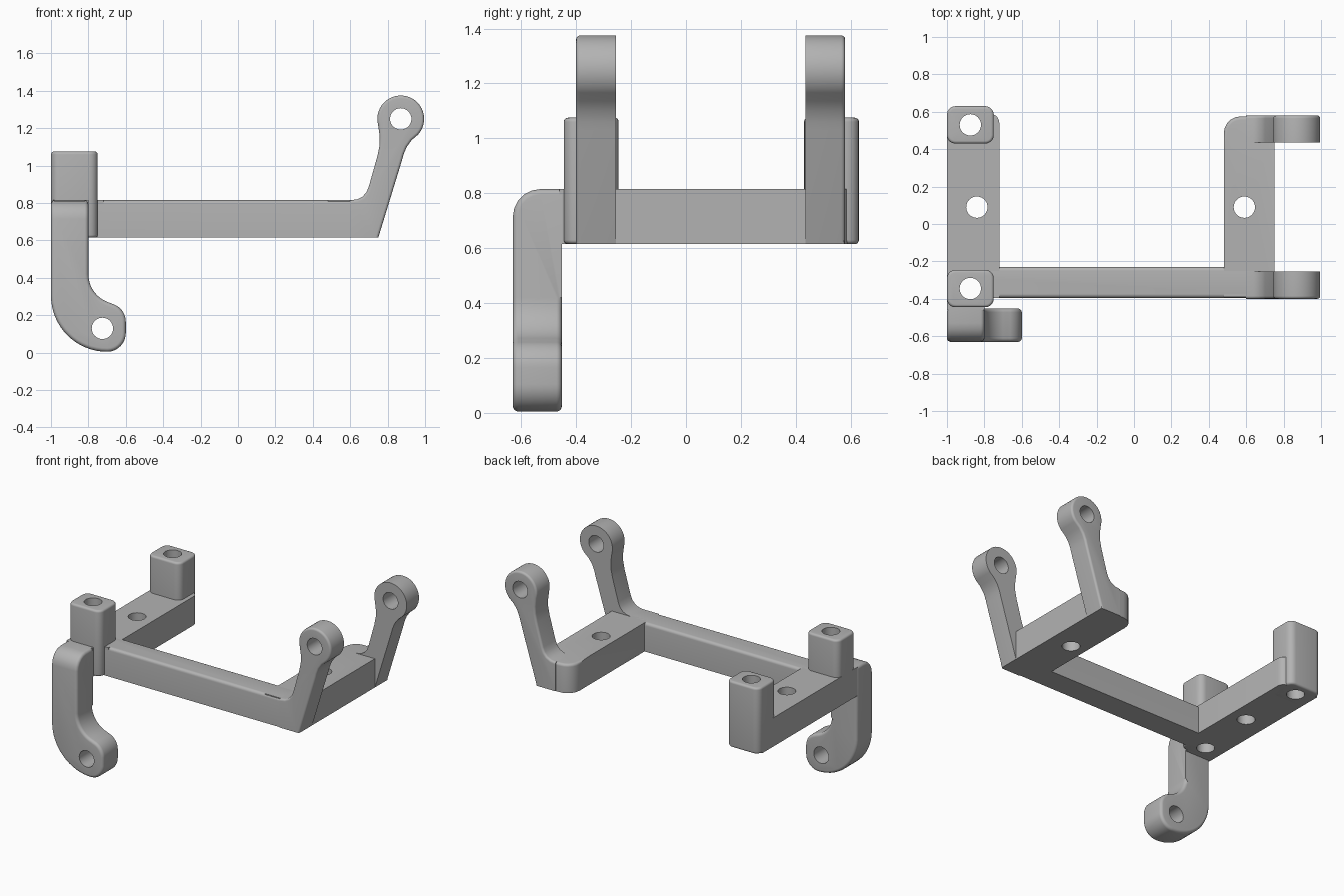
import bpy, bmesh
from math import sin, cos, radians

cube = bpy.data.objects.get("Cube")
if cube:
    bpy.data.objects.remove(cube, do_unlink=True)

grey = bpy.data.materials.new("plain grey")
grey.use_nodes = True
COLOUR = (0.45, 0.45, 0.45, 1)
grey.diffuse_color = COLOUR
grey.node_tree.nodes["Principled BSDF"].inputs["Base Color"].default_value = COLOUR

LOW, HIGH = 0.615, 0.815      # frame underside and top
MID = (LOW + HIGH) / 2
HOLE = 0.057


def arc(cx, cz, r, a0, a1, n=10):
    angles = [radians(a0 + (a1 - a0) * i / n) for i in range(n + 1)]
    return [(cx + r * cos(a), cz + r * sin(a)) for a in angles]


def rect(x0, x1, z0, z1):
    return [(x0, z0), (x1, z0), (x1, z1), (x0, z1)]


def cut_hole(obj, centre, rotation):
    """Drill a round hole and discard the drill."""
    bpy.ops.mesh.primitive_cylinder_add(vertices=40, radius=HOLE, depth=3,
                                        location=centre, rotation=rotation)
    drill = bpy.context.object
    drill.hide_render = True
    mod = obj.modifiers.new("hole", "BOOLEAN")
    mod.operation, mod.solver, mod.object = "DIFFERENCE", "EXACT", drill
    bpy.context.view_layer.objects.active = obj
    bpy.ops.object.modifier_apply(modifier=mod.name)
    bpy.data.objects.remove(drill, do_unlink=True)


def part(name, outline, y0, y1, bevels=(), upright=(), across=()):
    """Extrude an x-z outline along y, round chosen sharp edges, drill holes."""
    bm = bmesh.new()
    face = bm.faces.new([bm.verts.new((x, y0, z)) for x, z in outline])
    grown = bmesh.ops.extrude_face_region(bm, geom=[face])
    moved = [g for g in grown["geom"] if isinstance(g, bmesh.types.BMVert)]
    bmesh.ops.translate(bm, verts=moved, vec=(0, y1 - y0, 0))
    bmesh.ops.recalc_face_normals(bm, faces=bm.faces)
    for width, rule in bevels:
        chosen = [e for e in bm.edges if e.calc_face_angle(0) > 0.8
                  and rule((e.verts[0].co + e.verts[1].co) / 2)]
        bmesh.ops.bevel(bm, geom=chosen, offset=width, offset_type="OFFSET",
                        segments=5, profile=0.5, affect="EDGES", clamp_overlap=True)
    mesh = bpy.data.meshes.new(name)
    bm.to_mesh(mesh)
    bm.free()
    mesh.materials.append(grey)
    obj = bpy.data.objects.new(name, mesh)
    bpy.context.collection.objects.link(obj)
    for x, y in upright:
        cut_hole(obj, (x, y, MID), (0, 0, 0))
    for x, z in across:
        cut_hole(obj, (x, 0, z), (radians(90), 0, 0))
    bpy.ops.object.select_all(action="DESELECT")
    obj.select_set(True)
    bpy.context.view_layer.objects.active = obj
    bpy.ops.object.shade_smooth_by_angle(angle=radians(32))
    return obj


post_holes = [(-0.875, -0.345), (-0.875, 0.53)]

# Flat frame: front beam and two rails running back
part("front_beam", rect(-0.97, 0.68, LOW, HIGH), -0.395, -0.23,
     [(0.02, lambda m: m.z > 0.81 and abs(m.x) < 0.5)], upright=post_holes[:1])
part("right_rail", rect(-1, -0.72, LOW, HIGH), -0.395, 0.59,
     [(0.05, lambda m: m.x > -0.73 and m.y > 0.58 and abs(m.z - MID) < 0.05)],
     upright=post_holes + [(-0.84, 0.09)])
part("left_rail", rect(0.48, 0.75, LOW, HIGH), -0.39, 0.575,
     [(0.09, lambda m: m.x < 0.49 and m.y > 0.57 and abs(m.z - MID) < 0.05),
      (0.018, lambda m: m.y > 0.47 and m.z > 0.81 and m.x < 0.73
       and not (m.y < 0.5 and m.x > 0.49))],
     upright=[(0.59, 0.09)])

# Two upright drilled posts
for label, (px, py) in zip(("front", "back"), post_holes):
    part(label + "_post", rect(px - 0.125, px + 0.125, LOW, 1.075),
         py - 0.1, py + 0.1,
         [(0.045, lambda m: abs(m.z - 0.845) < 0.05),
          (0.015, lambda m: m.z > 1.07 or m.z < LOW + 0.005)],
         upright=[(px, py)])

# Two leaning arms with ring ends, rounded on their outer faces
arm = [(0.6, LOW), (0.75, LOW), (0.877, 1.03), (0.885, 1.06), (0.902, 1.1),
       (0.928, 1.136)]
arm += arc(0.87, 1.25, 0.125, -42, 195, 28)
arm += [(0.757, 1.16), (0.757, 1.11), (0.745, 1.05), (0.70, 0.89)]
arm += [(0.688, 0.86), (0.667, 0.835), (0.637, 0.82), (0.6, HIGH)]
for label, y0, y1, outer in (("front", -0.4, -0.255, -0.4),
                             ("back", 0.435, 0.58, 0.58)):
    part(label + "_arm", arm, y0, y1,
         [(0.015, lambda m: abs(m.y - outer) < 0.001 and m.z > LOW + 0.01
           and m.x > 0.61)],
         across=[(0.87, 1.25)])

# Hanging hook with a drilled rounded tip, and the stub joining it to the frame
hook = [(-1, HIGH)] + arc(-0.7, 0.305, 0.3, 180, 270, 16)
hook += arc(-0.7, 0.105, 0.1, 275, 360) + arc(-0.7, 0.165, 0.1, 0, 75)
hook += arc(-0.64, 0.42, 0.16, 255, 180) + [(-0.8, HIGH)]
part("hook", hook, -0.63, -0.452,
     [(0.1, lambda m: m.z > 0.81 and m.y < -0.62),
      (0.02, lambda m: m.y < -0.46 or m.z < LOW)],
     across=[(-0.725, 0.13)])
part("hook_joint", rect(-1, -0.8, LOW, HIGH), -0.46, -0.39,
     upright=post_holes[:1])
